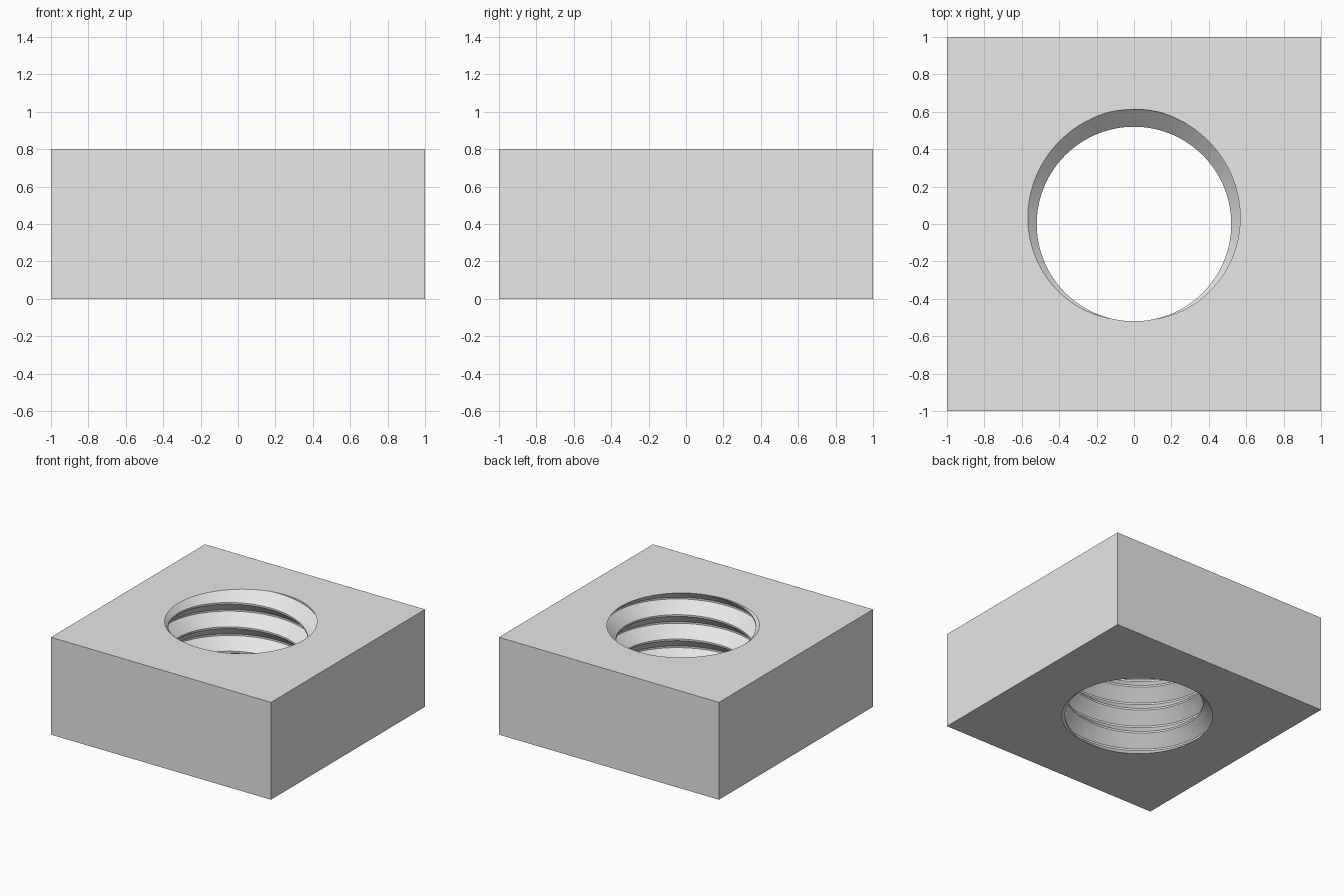
import bpy, bmesh
from math import cos, sin, tau

cube = bpy.data.objects.get("Cube")
if cube:
    bpy.data.objects.remove(cube, do_unlink=True)

HEIGHT, HALF = 0.8, 1.0
PITCH, MINOR, MAJOR = 0.2, 0.52, 0.613
FLAT = 0.014            # width of the flat at each thread crest and root
SEGMENTS = 192


def thread_radius(turn, z):
    """Radius of the right-handed thread at a fraction of a turn and a height."""
    phase = (z / PITCH - turn + 0.25) % 1.0        # 0 is the middle of a root
    away = min(phase, 1 - phase) * PITCH
    t = (away - FLAT / 2) / (PITCH / 2 - FLAT)
    return MAJOR + (MINOR - MAJOR) * min(max(t, 0), 1)


def section(turn):
    """Closed radial section of the nut: outer wall, then the thread going up."""
    c, s = cos(turn * tau), sin(turn * tau)
    reach = HALF / max(abs(c), abs(s))
    loop = [(reach * c, reach * s, HEIGHT), (reach * c, reach * s, 0)]
    corners = (-FLAT / 2, FLAT / 2, PITCH / 2 - FLAT / 2, PITCH / 2 + FLAT / 2)
    for k in range(-2, 6):
        for corner in corners:
            z = (k + turn - 0.25) * PITCH + corner
            z = min(max(z, 0), HEIGHT)
            r = thread_radius(turn, z)
            loop.append((r * c, r * s, z))
    return loop


# Square nut body with threaded bore
bm = bmesh.new()
rings = [[bm.verts.new(p) for p in section(i / SEGMENTS)] for i in range(SEGMENTS + 1)]
for a, b in zip(rings, rings[1:]):
    for j in range(len(a)):
        k = (j + 1) % len(a)
        bm.faces.new((a[j], a[k], b[k], b[j]))
bmesh.ops.remove_doubles(bm, verts=bm.verts, dist=0.00002)
bmesh.ops.recalc_face_normals(bm, faces=bm.faces)

# Merge each outer wall into a single face
for axis in (0, 1):
    for side in (-HALF, HALF):
        wall = [f for f in bm.faces if all(abs(v.co[axis] - side) < 0.001 for v in f.verts)]
        bmesh.ops.dissolve_faces(bm, faces=wall)

mesh = bpy.data.meshes.new("square_nut")
bm.to_mesh(mesh)
bm.free()
nut = bpy.data.objects.new("square_nut", mesh)
bpy.context.collection.objects.link(nut)

# Plain grey metal
grey = bpy.data.materials.new("light_grey")
grey.use_nodes = True
color = (0.8, 0.8, 0.8, 1)
grey.diffuse_color = color
grey.node_tree.nodes["Principled BSDF"].inputs["Base Color"].default_value = color
mesh.materials.append(grey)

bpy.ops.object.select_all(action="DESELECT")
nut.select_set(True)
bpy.context.view_layer.objects.active = nut
bpy.ops.object.shade_smooth_by_angle(angle=0.35)
